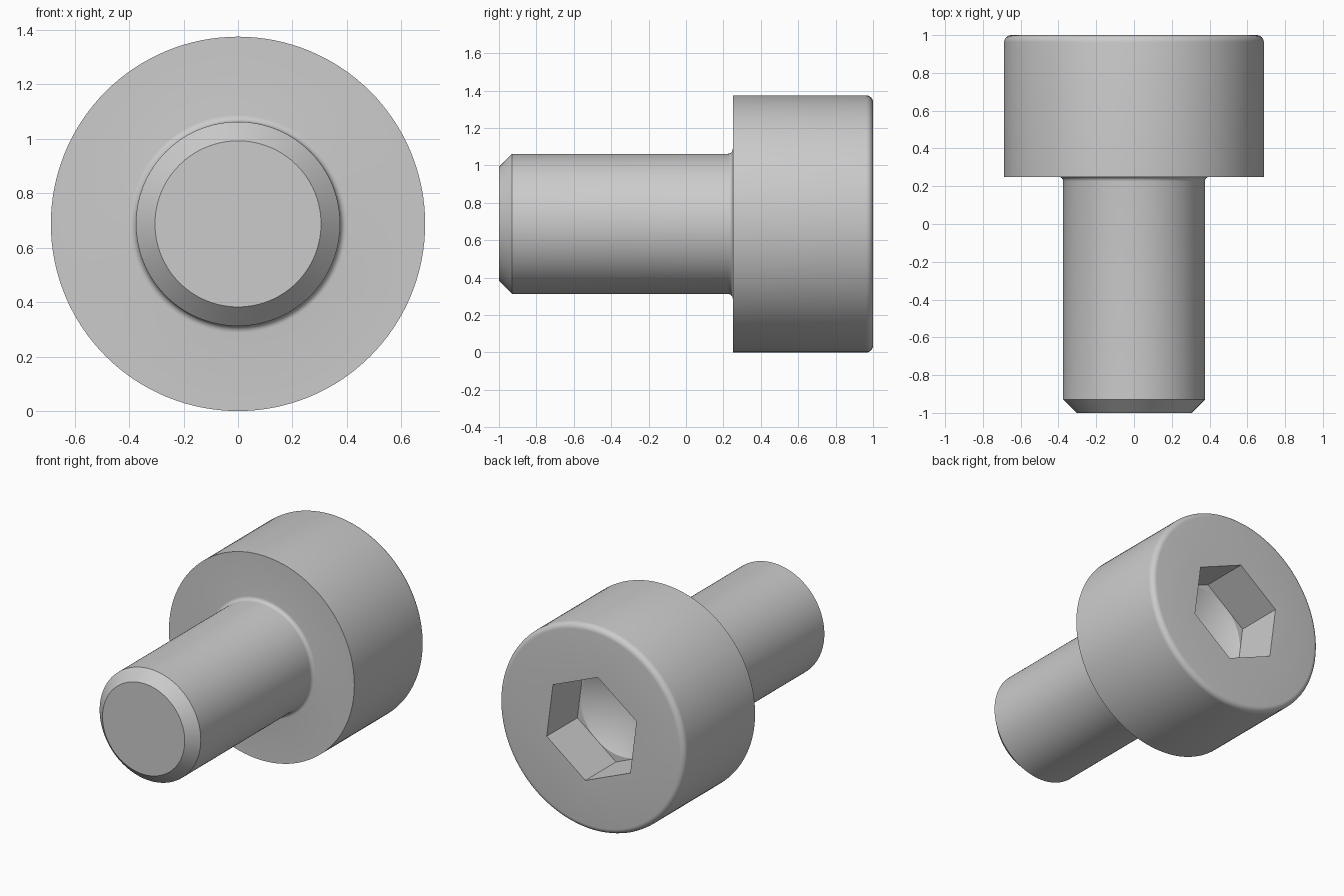
import bpy, bmesh
from math import sin, cos, pi, radians, sqrt
from mathutils import Vector

if "Cube" in bpy.data.objects:
    bpy.data.objects.remove(bpy.data.objects["Cube"])

HEAD_R, SHANK_R, TIP_R = 0.6875, 0.375, 0.305
AXIS_Z = HEAD_R
BEARING_Y = 0.25            # underside of the head
SOCKET_FLAT = 0.3125        # half the width across flats
SOCKET_Y = 0.675            # floor of the hexagonal recess
HEX_TURN = radians(37.4)

steel = bpy.data.materials.new("Steel grey")
steel.use_nodes = True
colour = (0.6, 0.6, 0.6, 1)
steel.diffuse_color = colour
steel.node_tree.nodes["Principled BSDF"].inputs["Base Color"].default_value = colour


def arc(r, y, radius, start, end, steps=6):
    """Profile points (radius, y) along a fillet."""
    angles = [radians(start + (end - start) * i / steps) for i in range(steps + 1)]
    return [(r + radius * cos(a), y + radius * sin(a)) for a in angles]


def finish(name, bm):
    bmesh.ops.remove_doubles(bm, verts=bm.verts, dist=1e-5)
    bmesh.ops.recalc_face_normals(bm, faces=bm.faces)
    mesh = bpy.data.meshes.new(name)
    bm.to_mesh(mesh)
    bm.free()
    mesh.materials.append(steel)
    obj = bpy.data.objects.new(name, mesh)
    bpy.context.collection.objects.link(obj)
    return obj


def lathe(name, profile, steps=128):
    """Revolve a (radius, y) profile about the screw axis."""
    bm = bmesh.new()
    verts = [bm.verts.new((r, y, AXIS_Z)) for r, y in profile]
    edges = [bm.edges.new(pair) for pair in zip(verts, verts[1:])]
    bmesh.ops.spin(bm, geom=verts + edges, cent=(0, 0, AXIS_Z), axis=(0, 1, 0),
                   angle=2 * pi, steps=steps, use_merge=True)
    return finish(name, bm)


def hex_prism(name, flat, y0, y1):
    bm = bmesh.new()
    r = flat * 2 / sqrt(3)
    angles = [HEX_TURN + i * pi / 3 for i in range(6)]
    face = bm.faces.new([bm.verts.new((r * cos(a), y0, AXIS_Z + r * sin(a))) for a in angles])
    new = bmesh.ops.extrude_face_region(bm, geom=[face])["geom"]
    moved = [g for g in new if isinstance(g, bmesh.types.BMVert)]
    bmesh.ops.translate(bm, vec=Vector((0, y1 - y0, 0)), verts=moved)
    return finish(name, bm)


# Screw body: chamfered tip, shank, under-head fillet, head with rounded rim
under, rim = 0.025, 0.0375
profile = [(0, -1), (TIP_R, -1), (SHANK_R, -0.93)]
profile += arc(SHANK_R + under, BEARING_Y - under, under, 180, 90)
profile += [(HEAD_R, BEARING_Y)]
profile += arc(HEAD_R - rim, 1 - rim, rim, 0, 90)
profile += [(0, 1)]
screw = lathe("socket_head_screw", profile)

# Hexagonal recess with a conical drill point at its floor
drill_r = SOCKET_FLAT - 0.001
cutters = [
    hex_prism("hex_recess_cutter", SOCKET_FLAT, SOCKET_Y, 1.1),
    lathe("drill_point_cutter", [(0, 0.9), (drill_r, 0.9), (drill_r, SOCKET_Y),
                                 (0, SOCKET_Y - drill_r / sqrt(3))], 96),
]
bpy.ops.object.select_all(action='DESELECT')
bpy.context.view_layer.objects.active = screw
screw.select_set(True)
for cutter in cutters:
    cutter.hide_render = True
    cut = screw.modifiers.new(cutter.name, 'BOOLEAN')
    cut.operation, cut.solver, cut.object = 'DIFFERENCE', 'EXACT', cutter
    bpy.ops.object.modifier_apply(modifier=cut.name)
    bpy.data.objects.remove(cutter)

bpy.ops.object.shade_smooth_by_angle(angle=radians(25))
